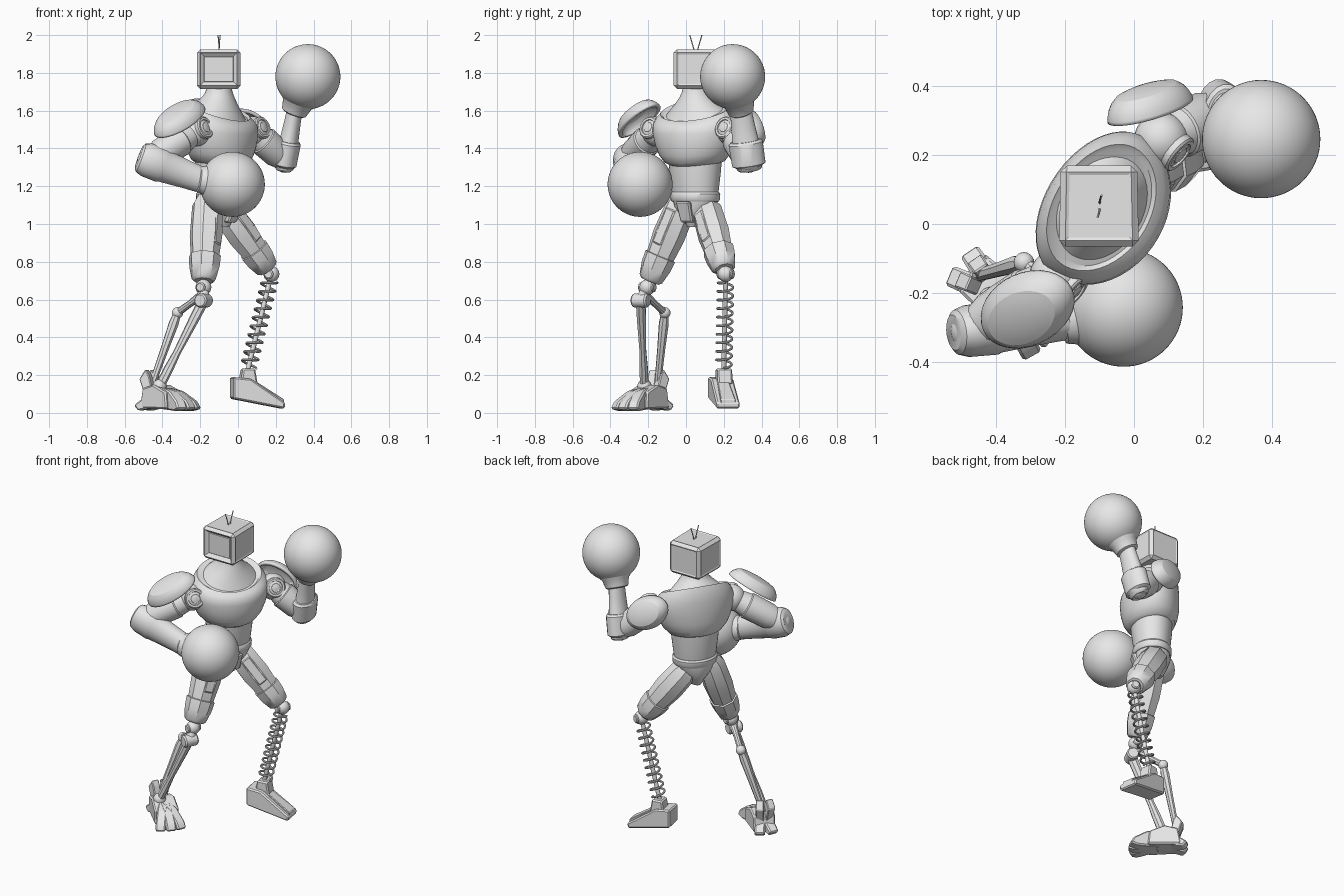
import bpy, bmesh
from math import sin, cos, pi, radians
from mathutils import Vector as V, Matrix

if "Cube" in bpy.data.objects:
    bpy.data.objects.remove(bpy.data.objects["Cube"], do_unlink=True)

grey = bpy.data.materials.new("plain_grey")
grey.use_nodes = True
grey.diffuse_color = (0.8, 0.8, 0.8, 1)
grey.node_tree.nodes["Principled BSDF"].inputs["Base Color"].default_value = (0.8, 0.8, 0.8, 1)


def finish(obj, angle=35):
    obj.data.materials.append(grey)
    bpy.ops.object.select_all(action='DESELECT')
    obj.select_set(True)
    bpy.context.view_layer.objects.active = obj
    bpy.ops.object.shade_smooth_by_angle(angle=radians(angle))
    return obj


def add(name, bm, matrix=Matrix(), angle=35):
    bm.transform(matrix)
    bmesh.ops.recalc_face_normals(bm, faces=bm.faces[:])
    mesh = bpy.data.meshes.new(name)
    bm.to_mesh(mesh)
    bm.free()
    obj = bpy.data.objects.new(name, mesh)
    bpy.context.collection.objects.link(obj)
    return finish(obj, angle)


def frame(a, b, ref):
    """Unit z runs from a to b, x leans towards ref."""
    a, b, ref = V(a), V(b), V(ref)
    z = b - a
    y = z.cross(ref).normalized()
    x = y.cross(z).normalized()
    m = Matrix((x, y, z)).transposed().to_4x4()
    m.translation = a
    return m


def loft(name, rings, matrix, n=32):
    """Rings are (height, half width, front depth, back depth, tilt)."""
    bm = bmesh.new()
    loops = []
    for z, w, front, back, tilt in rings:
        loop = []
        for i in range(n):
            t = 2 * pi * (i + 0.5) / n
            s = sin(t)
            loop.append(bm.verts.new((w * cos(t), s * (back if s > 0 else front), z + tilt * s)))
        loops.append(loop)
    for lo, hi in zip(loops, loops[1:]):
        for i in range(n):
            j = (i + 1) % n
            bm.faces.new((lo[i], lo[j], hi[j], hi[i]))
    bm.faces.new(loops[0])
    bm.faces.new(loops[-1])
    return add(name, bm, matrix)


def limb(name, a, b, stations, n=20, ref=(0.81, -0.59, 0), flat=1.0):
    """Tube from a to b; stations are (fraction, radius)."""
    rings = [(t, r, r * flat, r * flat, 0) for t, r in stations]
    return loft(name, rings, frame(a, b, ref), n)


def ball(name, loc, r, seg=40):
    bm = bmesh.new()
    bmesh.ops.create_uvsphere(bm, u_segments=seg, v_segments=seg // 2, radius=r)
    return add(name, bm, Matrix.Translation(loc))


def wire(name, pts, r):
    curve = bpy.data.curves.new(name, 'CURVE')
    curve.dimensions = '3D'
    curve.bevel_depth, curve.bevel_resolution, curve.use_fill_caps = r, 2, True
    line = curve.splines.new('POLY')
    line.points.add(len(pts) - 1)
    for p, q in zip(line.points, pts):
        p.co = (*q, 1)
    obj = bpy.data.objects.new(name, curve)
    bpy.context.collection.objects.link(obj)
    bpy.ops.object.select_all(action='DESELECT')
    obj.select_set(True)
    bpy.context.view_layer.objects.active = obj
    bpy.ops.object.convert(target='MESH')
    return finish(bpy.context.object)


def prism(name, profile, w0, w1, loc, yaw, bevel=0.008):
    """Side profile (forward, up) widened sideways, w0 at the back to w1 at the front."""
    bm = bmesh.new()
    us = [u for u, z in profile]
    width = lambda u: (w0 + (w1 - w0) * (u - min(us)) / (max(us) - min(us))) / 2
    sides = [[bm.verts.new((u, s * width(u), z)) for u, z in profile] for s in (-1, 1)]
    for side in sides:
        bm.faces.new(side)
    for i in range(len(profile)):
        j = (i + 1) % len(profile)
        bm.faces.new((sides[0][i], sides[0][j], sides[1][j], sides[1][i]))
    bmesh.ops.recalc_face_normals(bm, faces=bm.faces[:])
    bmesh.ops.bevel(bm, geom=bm.edges[:], offset=bevel, segments=1, affect='EDGES')
    return add(name, bm, Matrix.Translation(loc) @ Matrix.Rotation(radians(yaw), 4, 'Z'), 20)


def armor(name, loc, normal, along, size):
    """Curved shell: a steep rim, a crease, then a shallow crown."""
    bm = bmesh.new()
    bmesh.ops.create_uvsphere(bm, u_segments=32, v_segments=16, radius=1)
    bmesh.ops.bisect_plane(bm, geom=bm.verts[:] + bm.edges[:] + bm.faces[:],
                           plane_co=(0, 0, 0.1), plane_no=(0, 0, 1), clear_inner=True)
    for v in bm.verts:
        v.co.z = min(v.co.z * 1.25, .5 + v.co.z * .5)
    bm.transform(Matrix.Diagonal((*size, 1)))
    obj = add(name, bm, frame(loc, V(loc) + V(normal).normalized(), along), 20)
    shell = obj.modifiers.new("thickness", 'SOLIDIFY')
    shell.thickness = 0.02
    return obj


# Torso, turned to the model's left
torso = Matrix.Translation((-0.1, 0.05, 0)) @ Matrix.Rotation(radians(57), 4, 'Z')
facing = V((0.81, -0.59, 0))
loft("chest", [(1.315, .13, .13, .11, .01), (1.33, .165, .155, .135, .01), (1.37, .2, .175, .15, .01),
               (1.42, .222, .187, .158, .01), (1.49, .24, .193, .158, .015), (1.54, .24, .187, .155, .03),
               (1.58, .222, .17, .145, .05), (1.605, .2, .147, .13, .06), (1.597, .185, .135, .12, .06)], torso, 48)
loft("neck", [(1.565, .19, .138, .125, .055), (1.61, .15, .115, .115, .04), (1.645, .112, .095, .1, .02),
              (1.675, .085, .08, .085, .005), (1.7, .072, .07, .072, 0), (1.73, .066, .066, .066, 0)], torso, 48)
loft("abdomen", [(1.12, .12, .1, .1, 0), (1.18, .13, .112, .107, 0), (1.28, .142, .125, .117, 0),
                 (1.35, .15, .132, .118, 0)], torso, 40)
loft("belt", [(1.12, .13, .11, .107, 0), (1.13, .137, .117, .114, 0), (1.16, .138, .118, .115, 0),
              (1.17, .13, .112, .107, 0)], torso, 40)
loft("pelvis", [(.985, .035, .06, .06, 0), (1.03, .06, .085, .085, 0), (1.09, .115, .105, .107, 0),
                (1.14, .13, .11, .107, 0)], torso, 20)
prism("crotch_plate", [(0, 1.0), (.09, 1.01), (.13, 1.12), (0, 1.12)], .05, .09, (-.1, .05, 0), -34)

# Head with a recessed screen
bm = bmesh.new()
bmesh.ops.create_cube(bm, size=1)
bm.transform(Matrix.Diagonal((.232, .235, .21, 1)))
for v in bm.verts:
    if v.co.y > 0:
        v.co.x *= .96
bmesh.ops.bevel(bm, geom=bm.edges[:], offset=.018, segments=1, affect='EDGES')
bm.normal_update()
screen = min(bm.faces, key=lambda f: f.calc_center_median().y)
for thickness, depth in ((.006, -.008), (.022, -.012), (.004, .004)):
    bmesh.ops.inset_region(bm, faces=[screen], thickness=thickness, depth=depth)
for axis, sign in ((0, 1), (0, -1), (1, 1), (2, 1)):
    panel = max(bm.faces, key=lambda f: sign * f.calc_center_median()[axis])
    bmesh.ops.inset_region(bm, faces=[panel], thickness=.012, depth=-.004)
add("head", bm, Matrix.Translation((-.102, .052, 1.82)), 20)
for side, s in (("left", 1), ("right", -1)):
    wire(side + "_antenna", [(-.1 + .006 * s * k * k, .052 + s * (.006 + .026 * k), 1.91 + .09 * k)
                             for k in (0, .25, .5, .75, 1)], .003)

# Arms: side, shoulder, elbow, wrist, glove centre, forearm scale and flatness
arms = (("left", V((.08, .245, 1.49)), V((.25, .33, 1.335)), V((.3, .29, 1.6)), V((.37, .247, 1.78)), 1.15, .72),
        ("right", V((-.225, -.155, 1.49)), V((-.47, -.31, 1.335)), V((-.2, -.28, 1.235)), V((-.03, -.243, 1.21)),
         .85, 1.2))
for side, shoulder, elbow, wrist, glove, scale, flat in arms:
    ball(side + "_shoulder", shoulder, .08, 28)
    front = V((.72, -.6, .3))
    limb(side + "_shoulder_cap", shoulder, shoulder + front * .085,
         [(0, .06), (.85, .06), (.92, .054), (.92, .042), (.85, .04), (.85, .03), (.92, .026)], 28, (0, 0, 1))
    limb(side + "_upper_arm", shoulder, elbow, [(0, .06), (.3, .075), (.32, .082), (.75, .078), (.95, .06)], 20)
    ball(side + "_elbow", elbow, .064, 24)
    limb(side + "_forearm", elbow - (wrist - elbow) * .2, wrist,
         [(0, .052), (.03, .066), (.12, .076), (.36, .078), (.4, .073), (.8, .062), (1, .058)],
         20, (0, 1, 0), flat).scale = (1, 1, 1)
    limb(side + "_forearm_guard", elbow - (wrist - elbow) * .12, wrist,
         [(0, .06 * scale), (.04, .078 * scale), (.42, .08 * scale), (.46, .07 * scale)], 20, (0, 1, 0), flat)
    limb(side + "_glove_cuff", wrist - (glove - wrist) * .08, glove,
         [(0, .058), (.03, .068), (.25, .08), (.45, .115), (.7, .14)], 32)
    ball(side + "_glove", glove, .172, 64)
armor("left_shoulder_armor", (.05, .32, 1.5), (-.2, .9, .25), (.8, .15, -.5), (.14, .1, .085))
armor("right_shoulder_armor", (-.305, -.24, 1.535), (-.3, -.45, .8), (-.75, -.45, -.6), (.165, .11, .085))

# Thighs, armoured with eight flat sides
legs = (("left", V((-.078, .105, 1.085)), V((.177, .21, .735))),
        ("right", V((-.16, -.015, 1.12)), V((-.183, -.205, .665))))
for side, hip, knee in legs:
    limb(side + "_thigh", hip, knee, [(-.06, .055), (.05, .083), (.4, .088), (.7, .074), (.88, .06), (.91, .045)], 8)
    limb(side + "_thigh_cuff", hip, knee, [(.62, .06), (.64, .086), (.76, .082), (.9, .066), (.93, .05)], 8)
    push = facing * .03
    limb(side + "_thigh_plate", hip + push, knee + push * .7,
         [(.08, .035), (.12, .062), (.5, .062), (.56, .035)], 8)
    ball(side + "_knee", knee, .042, 24)
    bolt = V((.4, .9, 0)) * .045
    limb(side + "_knee_bolt", knee - bolt, knee + bolt, [(0, .02), (.05, .026), (.95, .026), (1, .02)], 16)

# Left shin: spring around a rod
knee, ankle = legs[0][2], V((.05, .2, .22))
limb("left_shin_rod", knee, ankle, [(0, .013), (1, .013)], 12)
coil = frame(knee, ankle, (1, 0, 0))
turns, steps = 10, 180
wire("left_shin_spring", [coil @ V((.041 * cos(a), .041 * sin(a), .07 + .88 * i / steps))
                          for i in range(steps + 1) for a in [2 * pi * turns * i / steps]], .0065)
prism("left_ankle", [(-.045, .15), (.05, .15), (.035, .235), (-.03, .235)], .08, .08, (.05, .2, 0), 10)
prism("left_foot", [(-.085, .075), (.19, .022), (.193, .055), (.06, .145), (.01, .18), (-.085, .19)],
      .12, .125, (.05, .19, 0), 10)
prism("left_foot_plate", [(.02, .15), (.02, .18), (.19, .072), (.19, .04)], .06, .08, (.05, .19, 0), 10, .004)

# Right shin: two linked struts
knee, fork = legs[1][2], V((-.182, -.24, .595))
back_joint, foot = V((-.32, -.112, .53)), V((-.415, -.22, .14))
limb("right_knee_link", knee, fork, [(0, .03), (1, .028)], 12)
limb("right_fork_bolt", fork + V((-.02, -.04, 0)), fork + V((.02, .04, 0)), [(0, .03), (.1, .037), (.9, .037), (1, .03)], 20)
limb("right_back_link", (knee + fork) / 2, back_joint, [(0, .026), (.5, .018), (1, .02)], 10)
ball("right_back_joint", back_joint, .03, 20)
limb("right_front_strut", fork, foot, [(0, .032), (.2, .03), (.6, .022), (.8, .028), (1, .028)], 8, flat=.75)
limb("right_back_strut", back_joint, (-.455, -.15, .15), [(0, .02), (.15, .027), (.5, .022), (1, .018)], 8)
ball("right_ankle", foot, .038, 20)

# Right foot: long body with narrow claws and raised heel fins
center, heading = V((-.39, -.212, 0)), -41
prism("right_foot_core", [(-.12, .025), (.08, .02), (.07, .11), (-.02, .15), (-.1, .13)], .13, .15, center, heading)
for i, turn in enumerate((-20, 0, 20)):
    prism("right_toe_%d" % i, [(.02, .02), (.16, .01), (.2, .022), (.18, .06), (.1, .115), (.02, .135)],
          .06, .06, center, heading + turn)
for i, turn in enumerate((165, 198)):
    prism("right_heel_claw_%d" % i, [(.02, .03), (.14, .012), (.165, .04), (.07, .11), (.02, .11)],
          .07, .06, center, heading + turn)
    prism("right_heel_fin_%d" % i, [(.05, .08), (.1, .08), (.135, .18), (.1, .23), (.08, .2)],
          .045, .05, center, heading + turn, .005)
